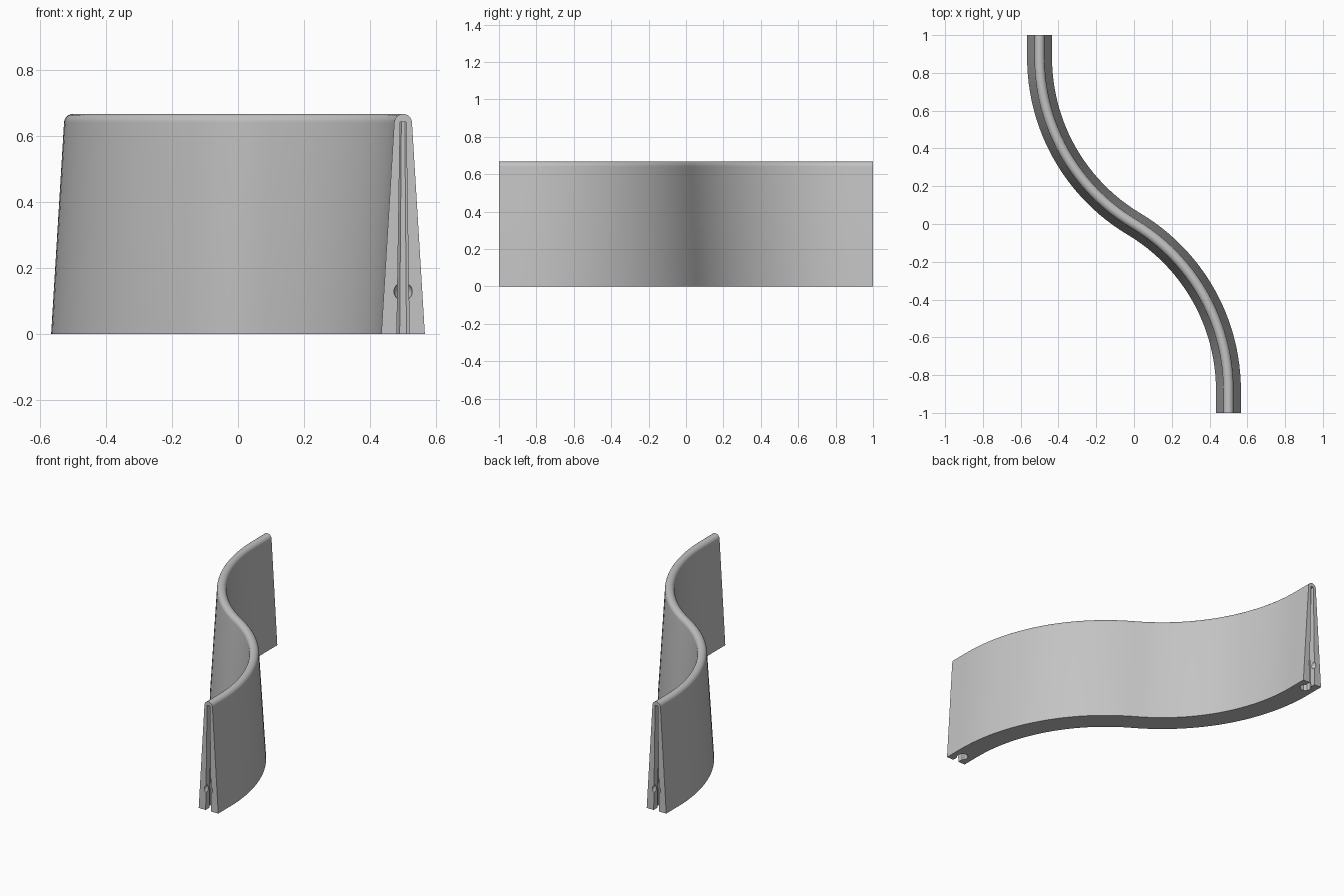
import bpy, bmesh, math
from mathutils import Vector

cube = bpy.data.objects.get("Cube")
if cube:
    bpy.data.objects.remove(cube, do_unlink=True)

HEIGHT, BASE, CAP = 0.667, 0.066, 0.027
STRAIGHT = 0.12
STEPS = 24

grey = bpy.data.materials.new("plain grey")
grey.use_nodes = True
grey.diffuse_color = (0.55, 0.55, 0.55, 1)
grey.node_tree.nodes["Principled BSDF"].inputs["Base Color"].default_value = (0.55, 0.55, 0.55, 1)


def make_object(name, bm):
    bmesh.ops.recalc_face_normals(bm, faces=bm.faces)
    mesh = bpy.data.meshes.new(name)
    bm.to_mesh(mesh)
    bm.free()
    mesh.materials.append(grey)
    obj = bpy.data.objects.new(name, mesh)
    bpy.context.collection.objects.link(obj)
    return obj


def loft(name, rings):
    """Skin matching closed rings and cap both ends."""
    bm = bmesh.new()
    rows = [[bm.verts.new(p) for p in ring] for ring in rings]
    n = len(rows[0])
    for a, b in zip(rows, rows[1:]):
        for i in range(n):
            j = (i + 1) % n
            bm.faces.new((a[i], a[j], b[j], b[i]))
    bm.faces.new(rows[0])
    bm.faces.new(rows[-1])
    return make_object(name, bm)


# Centre line: straight end, arc to the middle, then the same turned half round
drop = 1 - STRAIGHT
radius = 0.25 + drop ** 2
sweep = math.asin(drop / radius)
half = [(Vector((-0.5, 1, 0)), 0.0)]
for i in range(STEPS + 1):
    a = sweep * i / STEPS
    half.append((Vector((radius - 0.5 - radius * math.cos(a),
                         drop - radius * math.sin(a), 0)), a))
path = half + [(-p, a) for p, a in reversed(half[:-1])]

# Wall section: tapered sides with a round top
section = [(-BASE, 0)]
for i in range(13):
    a = math.pi * (1 - i / 12)
    section.append((CAP * math.cos(a), HEIGHT - CAP + CAP * math.sin(a)))
section.append((BASE, 0))

wall = loft("curved_wall", [
    [p + Vector((u * math.cos(a), u * math.sin(a), z)) for u, z in section]
    for p, a in path])


def cutters(side):
    """Slot, socket and round dimple for one end of the wall."""
    def place(x, y, z):
        return Vector((side * (0.5 + x), side * (y - 1), z))

    def slot_ring(w, z):
        return [place(-w, -0.05, z), place(w, -0.05, z),
                place(w, 0.06, z), place(-w, 0.06, z)]

    def socket_ring(r, z):
        return [place(r * math.cos(k * math.tau / 10),
                      0.06 + r * math.sin(k * math.tau / 10), z) for k in range(10)]

    yield loft("slot_cutter", [slot_ring(0.019, -0.02), slot_ring(0.009, 0.643)])
    yield loft("socket_cutter", [socket_ring(0.034, -0.03), socket_ring(0.017, 0.642)])
    bm = bmesh.new()
    bmesh.ops.create_uvsphere(bm, u_segments=20, v_segments=12, radius=0.028)
    bmesh.ops.translate(bm, verts=bm.verts, vec=place(0, 0.002, 0.129))
    yield make_object("dimple_cutter", bm)


# Cut the joint into both ends
bpy.context.view_layer.objects.active = wall
for side in (1, -1):
    for cutter in cutters(side):
        mod = wall.modifiers.new("joint", "BOOLEAN")
        mod.operation = "DIFFERENCE"
        mod.solver = "EXACT"
        mod.object = cutter
        bpy.ops.object.modifier_apply(modifier=mod.name)
        bpy.data.objects.remove(cutter, do_unlink=True)

bpy.ops.object.select_all(action="DESELECT")
wall.select_set(True)
bpy.ops.object.shade_smooth_by_angle(angle=math.radians(30))
